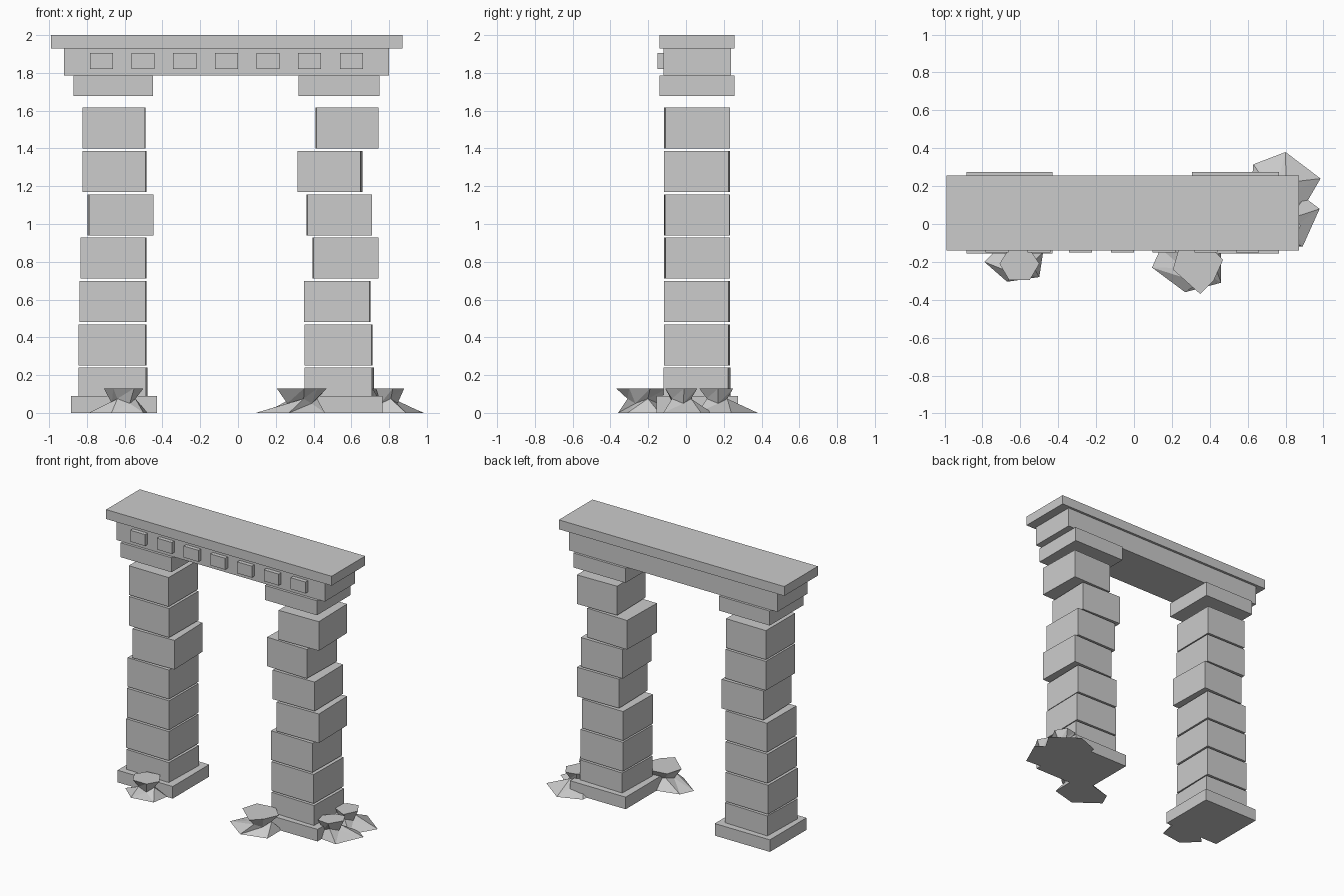
import bpy, bmesh
from mathutils import Matrix, Vector

if "Cube" in bpy.data.objects:
    bpy.data.objects.remove(bpy.data.objects["Cube"])

YC = 0.058  # depth centre of the structure


def box(name, x0, x1, y0, y1, z0, z1, yaw=0.0):
    bm = bmesh.new()
    bmesh.ops.create_cube(bm, size=1)
    size = Matrix.Diagonal((x1 - x0, y1 - y0, z1 - z0, 1))
    pos = Matrix.Translation(((x0 + x1) / 2, (y0 + y1) / 2, (z0 + z1) / 2))
    me = bpy.data.meshes.new(name)
    bm.transform(Matrix.Rotation(yaw, 4, 'Z') @ size)
    bm.to_mesh(me)
    bm.free()
    ob = bpy.data.objects.new(name, me)
    ob.matrix_world = pos
    bpy.context.collection.objects.link(ob)
    return ob


def rubble(name, base, top, neck=0.6, neck_z=0.06, top_z=0.13):
    """Chipped stone: wide foot, pinched waist, flared flat top."""
    bm = bmesh.new()
    b = [Vector((x, y, 0)) for x, y in base]
    t = [Vector((x, y, top_z)) for x, y in top]
    ct = sum(t, Vector()) / len(t)
    mid = []
    for i, v in enumerate(t):
        p = ct + (v - ct) * neck
        p.z = neck_z + (0.015 if i % 2 else -0.01)
        mid.append(p)
    rings = [[bm.verts.new(p) for p in ring] for ring in (b, mid, t)]
    n = len(b)
    for lo, hi in zip(rings, rings[1:]):
        for i in range(n):
            j = (i + 1) % n
            bm.faces.new((lo[i], lo[j], hi[j]))
            bm.faces.new((lo[i], hi[j], hi[i]))
    bm.faces.new(rings[0][::-1])
    bm.faces.new(rings[2])
    bmesh.ops.recalc_face_normals(bm, faces=bm.faces)
    me = bpy.data.meshes.new(name)
    bm.to_mesh(me)
    bm.free()
    bpy.context.collection.objects.link(bpy.data.objects.new(name, me))


# Entablature: cornice slab, lintel and row of dentils
box("cornice", -0.99, 0.87, -0.14, 0.256, 1.93, 2.0)
box("lintel", -0.92, 0.80, -0.12, 0.238, 1.785, 1.93)
for i in range(7):
    x = -0.723 + i * 0.2205
    box(f"dentil_{i + 1}", x - 0.061, x + 0.061, -0.15, -0.11, 1.82, 1.905)

# Columns: plinth, seven shifted blocks (x range, yaw), capital
columns = {
    "left": ((-0.885, -0.43), (-0.87, -0.45),
             [(-.845, -.478, -.03), (-.845, -.485, -.015), (-.838, -.485, -.01),
              (-.833, -.485, -.012), (-.797, -.448, .025), (-.823, -.485, -.01),
              (-.823, -.49, -.008)]),
    "right": ((0.305, 0.765), (0.32, 0.75),
              [(.352, .72, -.03), (.352, .712, -.018), (.35, .702, -.02),
               (.394, .744, .02), (.363, .71, .012), (.316, .658, -.025),
               (.41, .744, .02)]),
}
for side, (plinth, capital, blocks) in columns.items():
    box(f"{side}_plinth", *plinth, -0.155, 0.275, 0, 0.09)
    for i, (x0, x1, yaw) in enumerate(blocks):
        inset = 0.34 * abs(yaw) / 2
        z = 0.022 + i * 0.2295
        box(f"{side}_block_{i + 1}", x0 + inset, x1 - inset,
            YC - 0.171, YC + 0.171, z, z + 0.217, yaw)
    box(f"{side}_capital", *capital, -0.14, 0.256, 1.677, 1.785)

# Rubble at the column feet (outlines run counter-clockwise)
rubble("rubble_left",
       [(-.79, -.20), (-.67, -.305), (-.50, -.28), (-.48, -.15), (-.56, -.11), (-.70, -.11)],
       [(-.71, -.21), (-.66, -.295), (-.55, -.295), (-.50, -.21), (-.56, -.12), (-.66, -.13)])
rubble("rubble_middle",
       [(.095, -.23), (.27, -.36), (.46, -.31), (.46, -.14), (.33, -.08), (.14, -.13)],
       [(.205, -.24), (.35, -.37), (.42, -.30), (.47, -.19), (.38, -.10), (.24, -.12)])
rubble("rubble_right_back",
       [(.70, .10), (.88, .06), (.985, .24), (.80, .38), (.63, .315), (.62, .20)],
       [(.72, .12), (.82, .07), (.87, .17), (.82, .25), (.74, .235), (.69, .18)])
rubble("rubble_right_side",
       [(.70, -.10), (.89, -.12), (.98, .08), (.90, .14), (.76, .13), (.68, .02)],
       [(.73, -.10), (.82, -.11), (.88, -.01), (.84, .06), (.77, .05), (.71, -.02)])
